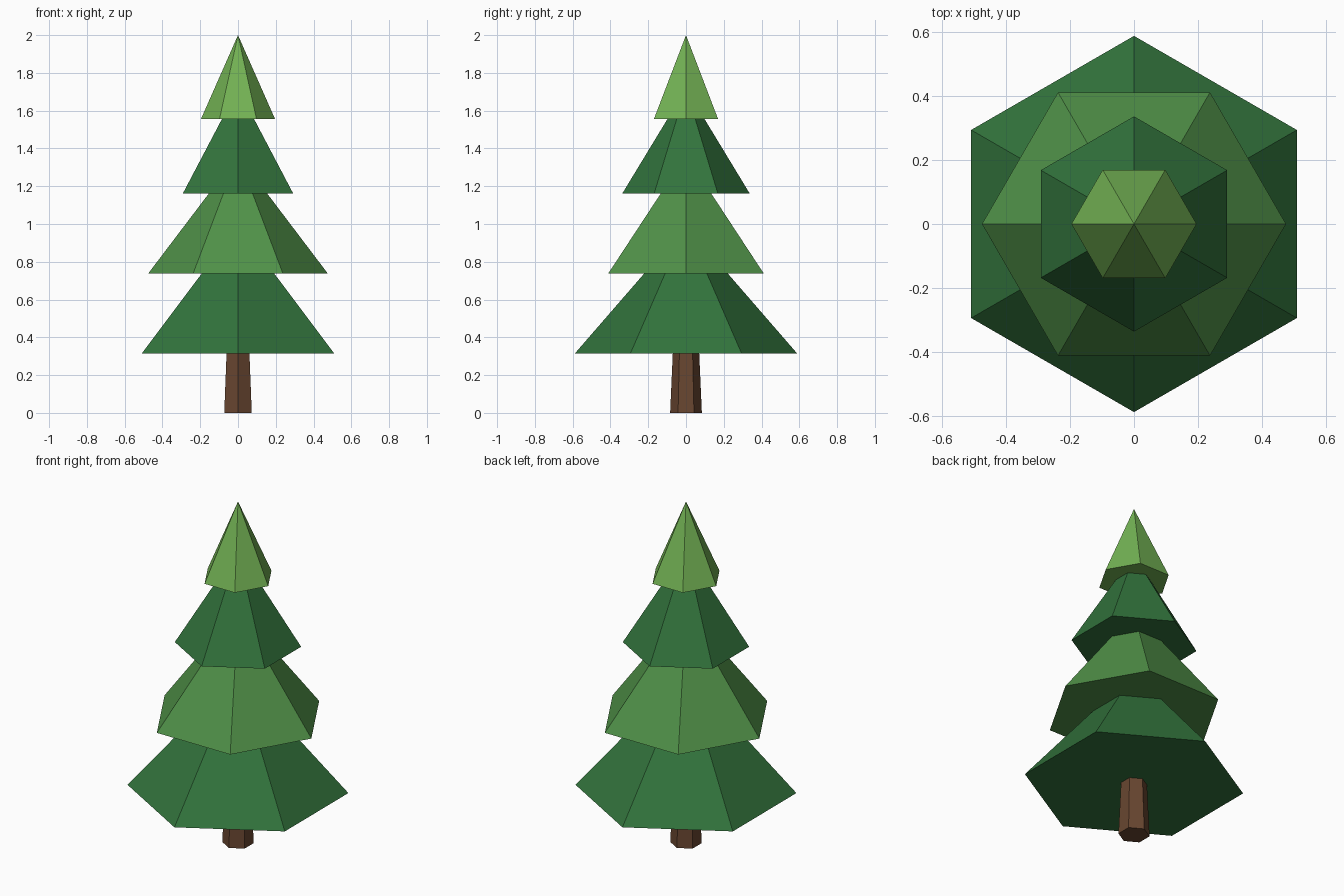
import bpy
import math

if "Cube" in bpy.data.objects:
    bpy.data.objects.remove(bpy.data.objects["Cube"])


def material(name, rgb):
    """Flat colour from 0-255 sRGB values, stored as linear."""
    mat = bpy.data.materials.new(name)
    lin = [((c / 255 + 0.055) / 1.055) ** 2.4 for c in rgb]
    mat.diffuse_color = (*lin, 1.0)
    mat.use_nodes = True
    mat.node_tree.nodes["Principled BSDF"].inputs["Base Color"].default_value = mat.diffuse_color
    return mat


bark = material("bark brown", (104, 70, 48))
dark = material("dark green", (50, 115, 60))
mid = material("mid green", (80, 145, 72))
light = material("light green", (115, 178, 84))


def hex_cone(name, z0, z1, r0, r1, point_on_y, mat):
    """Six-sided flat-faced cone; corners lie on the y axis or the x axis."""
    bpy.ops.mesh.primitive_cone_add(
        vertices=6, radius1=r0, radius2=r1, depth=z1 - z0,
        location=(0, 0, (z0 + z1) / 2))
    ob = bpy.context.object
    ob.name = name
    # the primitive's first corner is on +y
    ob.rotation_euler.z = 0 if point_on_y else math.pi / 6
    ob.data.materials.append(mat)
    return ob


# Trunk
hex_cone("trunk", 0.0, 0.314, 0.084, 0.070, True, bark)

# Foliage tiers, each turned 30 degrees from the one below
hex_cone("bottom_foliage", 0.314, 0.737, 0.589, 0.222, True, dark)
hex_cone("lower_middle_foliage", 0.737, 1.162, 0.476, 0.154, False, mid)
hex_cone("upper_middle_foliage", 1.162, 1.556, 0.337, 0.098, True, dark)
hex_cone("top_foliage", 1.556, 2.0, 0.196, 0.0, False, light)
